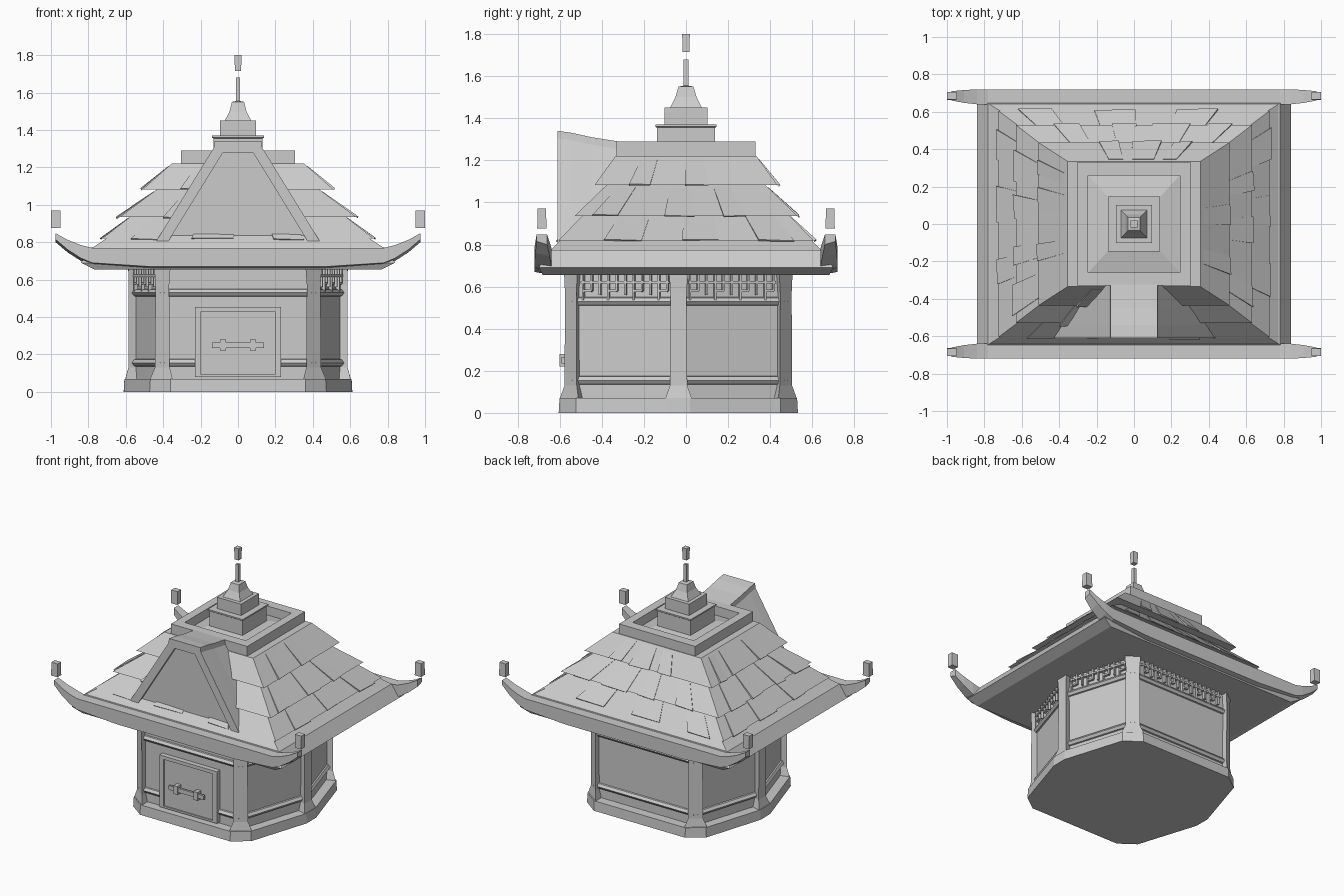
import bpy, bmesh, random
from mathutils import Vector as V

if "Cube" in bpy.data.objects:
    bpy.data.objects.remove(bpy.data.objects["Cube"])

random.seed(4)


def loft(name, rings):
    """Skin a closed solid through rings of equal point count; several solids may share a name list."""
    return solids(name, [rings])


def solids(name, parts):
    bm = bmesh.new()
    for rings in parts:
        vs = [[bm.verts.new(p) for p in r] for r in rings]
        n = len(vs[0])
        for a, b in zip(vs, vs[1:]):
            for i in range(n):
                bm.faces.new((a[i], a[(i + 1) % n], b[(i + 1) % n], b[i]))
        bm.faces.new(vs[0])
        bm.faces.new(vs[-1])
    bmesh.ops.recalc_face_normals(bm, faces=bm.faces)
    me = bpy.data.meshes.new(name)
    bm.to_mesh(me)
    bm.free()
    ob = bpy.data.objects.new(name, me)
    bpy.context.collection.objects.link(ob)
    return ob


def rect(x, y, z, cx=0, cy=0):
    return [(cx - x, cy - y, z), (cx + x, cy - y, z), (cx + x, cy + y, z), (cx - x, cy + y, z)]


def box(x0, x1, y0, y1, z0, z1):
    cx, cy = (x0 + x1) / 2, (y0 + y1) / 2
    return [rect((x1 - x0) / 2, (y1 - y0) / 2, z, cx, cy) for z in (z0, z1)]


# ---- six-sided body plan
plan = [V((-.395, -.535)), V((.395, -.535)), V((.555, -.035)),
        V((.40, .462)), V((-.40, .462)), V((-.555, -.035))]


def outward(d):
    return V((d.y, -d.x))


def corner(i, w, t):
    """Four points of the chamfered corner: inner, outer, outer, inner."""
    p = plan[i]
    a, b = (plan[i - 1] - p).normalized(), (plan[(i + 1) % 6] - p).normalized()
    na, nb = outward(-a), outward(b)
    return [p + a * w, p + a * w + na * t, p + b * w + nb * t, p + b * w]


def at(pts, z):
    return [(p.x, p.y, z) for p in pts]


def plinth_ring(t, z):
    return at([p for i in range(6) for p in corner(i, .035, t)[1:3]], z)


loft("plinth", [plinth_ring(.07, 0), plinth_ring(.066, .07)])
loft("body_walls", [at(plan, .05), at(plan, .69)])
solids("corner_columns", [[at(corner(i, w, t), z) for w, t, z in
       ((.045, .064, .07), (.03, .042, .13), (.027, .04, .57), (.035, .045, .68))] for i in range(6)])


def wall_bar(i, u0, u1, z0, z1, t):
    """Bar lying on wall i between fractions u0 and u1."""
    p, q = plan[i], plan[(i + 1) % 6]
    n = outward((q - p).normalized()) * t
    a, b = p.lerp(q, u0), p.lerp(q, u1)
    f = [a - n, a + n, b + n, b - n]
    return [at(f, z0), at(f, z1)]


def moulding(i, z):
    """Rounded rail running along wall i."""
    p, q = plan[i], plan[(i + 1) % 6]
    n = outward((q - p).normalized())
    prof = ((-.01, -.022), (.01, -.017), (.022, 0), (.01, .017), (-.01, .022))
    return [[(*(e + n * o), z + h) for o, h in prof] for e in (p, q)]


solids("wall_rails", [moulding(i, z) for i in range(6) for z in (.155, .53)])

# ---- hanging lattice under the eaves (not on the door wall)
lattice = []
for i in range(1, 6):
    lattice.append(wall_bar(i, .08, .92, .615, .627, .02))
    n = 18 if i == 3 else 11
    for k in range(n):
        u = .1 + .8 * k / (n - 1)
        low = (.535, .58, .56)[k % 3]
        lattice.append(wall_bar(i, u - .009, u + .009, low, .66, .018))
        if k % 3 == 0 and k < n - 1:
            lattice.append(wall_bar(i, u, u + .8 / (n - 1), .575, .586, .018))
solids("eave_lattice", lattice)

# ---- door
solids("door_frame", [box(-.23, -.197, -.57, -.52, .08, .455), box(.197, .23, -.57, -.52, .08, .455),
                      box(-.197, .197, -.57, -.52, .43, .455), box(-.197, .197, -.57, -.52, .08, .093)])
loft("door_panel", box(-.197, .197, -.56, -.52, .09, .43))
solids("door_handle", [box(-.14, .14, -.592, -.577, .235, .265)] +
       [box(s * .08 - .016, s * .08 + .016, -.6, -.55, .22, .28) for s in (-1, 1)])

# ---- eaves: slab and upswept front and back beams
loft("eave_slab", [rect(.77, .68, .655), rect(.84, .70, .69), rect(.78, .645, .775)])
half = [(.47, .655, .77, .64, .72), (.78, .675, .77, .64, .72), (.84, .70, .785, .64, .72),
        (.91, .745, .812, .648, .716), (.975, .80, .848, .66, .71)]
stations = [(-h[0], *h[1:]) for h in reversed(half)] + half
solids("eave_beams", [[[(x, s * a, zb), (x, s * b, zb + .015), (x, s * b, zt), (x, s * a, zt)]
                       for x, zb, zt, a, b in stations] for s in (-1, 1)])
solids("corner_finials", [[rect(.025, .022, .875, sx * .975, sy * .685), rect(.025, .02, .97, sx * .975, sy * .685)]
                          for sx in (-1, 1) for sy in (-1, 1)])

# ---- shingled roof in overlapping tiers: bottom half sizes, z, top half sizes, z
tiers = [(.78, .645, .77, .66, .57, .85), (.725, .605, .82, .565, .485, .945),
         (.632, .53, .935, .43, .375, 1.085), (.51, .435, 1.082, .355, .335, 1.22)]
loft("roof_tiers", [r for x0, y0, z0, x1, y1, z1 in tiers for r in (rect(x0, y0, z0), rect(x1, y1, z1))])
shingles = []
for x0, y0, z0, x1, y1, z1 in tiers[1:]:
    lo, hi = [V(p) for p in rect(x0, y0, z0)], [V(p) for p in rect(x1, y1, z1)]
    for s in range(4):
        a, b, c, d = lo[s], lo[(s + 1) % 4], hi[(s + 1) % 4], hi[s]
        n = (b - a).cross(d - a).normalized()
        u = random.uniform(.08, .2)
        while u < .82:
            w = random.uniform(.09, .16)
            v = random.uniform(-.06, 0)

            def pt(i, j):
                return a.lerp(b, i).lerp(d.lerp(c, i), j)
            low = [pt(u, v), pt(u + w, v + random.uniform(-.03, .03)), pt(u + w, .9), pt(u, .9)]
            lift = random.uniform(.006, .014)
            shingles.append([low, [low[0] + n * lift, low[1] + n * lift * .5, low[2] + n * .002, low[3] + n * .002]])
            u += w + random.uniform(.06, .22)
solids("raised_shingles", shingles)

# ---- open parapet on top and stacked spire
loft("roof_parapet", [rect(.305, .33, 1.19), rect(.305, .33, 1.29), rect(.245, .26, 1.29),
                      rect(.245, .26, 1.225), rect(.13, .135, 1.25)])
loft("spire", [rect(x, y, z) for x, y, z in (
    (.132, .138, 1.2), (.132, .138, 1.355), (.14, .146, 1.36), (.14, .146, 1.37), (.096, .102, 1.37),
    (.096, .102, 1.452), (.07, .075, 1.452), (.045, .05, 1.50), (.033, .036, 1.55),
    (.012, .012, 1.555), (.011, .011, 1.68))])
loft("spire_finial", [rect(.017, .017, 1.715), rect(.018, .018, 1.80)])

# ---- front gable: hollow fronted shell with set-back wall


def gable_ring(y, top):
    right = [(.45, .785), (.13, top - .035), (.125, top)]
    outer = [(-x, z) for x, z in right] + [(x, z) for x, z in reversed(right)]
    inner = [(.385, .785), (.08, 1.28), (-.08, 1.28), (-.385, .785)]
    return [(x, y, z) for x, z in outer + inner]


loft("gable_roof", [gable_ring(y, t) for y, t in ((-.61, 1.34), (-.54, 1.33), (-.45, 1.31), (-.31, 1.288))])
wall = ((-.4, .78), (-.085, 1.285), (.085, 1.285), (.4, .78))
loft("gable_wall", [[(x, y, z) for x, z in wall] for y in (-.59, -.32)])
